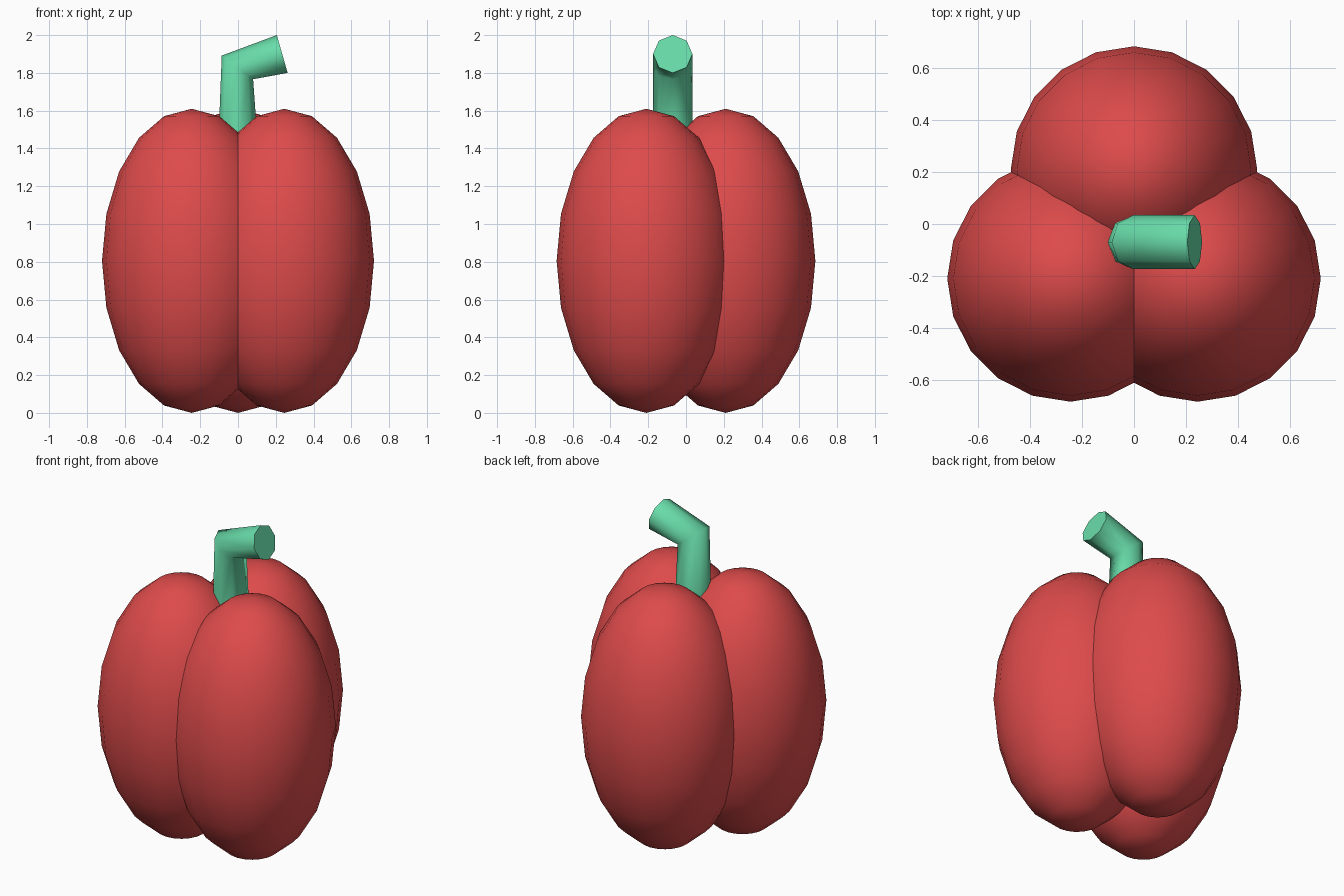
import bpy, bmesh, math
from mathutils import Vector

if "Cube" in bpy.data.objects:
    bpy.data.objects.remove(bpy.data.objects["Cube"])


def material(name, color):
    m = bpy.data.materials.new(name)
    m.diffuse_color = (*color, 1)
    m.use_nodes = True
    m.node_tree.nodes["Principled BSDF"].inputs["Base Color"].default_value = m.diffuse_color
    return m


red = material("pepper red", (0.73, 0.07, 0.07))
green = material("stem green", (0.14, 0.72, 0.40))


def add_object(name, bm, mat, angle):
    bmesh.ops.recalc_face_normals(bm, faces=bm.faces)
    mesh = bpy.data.meshes.new(name)
    bm.to_mesh(mesh)
    bm.free()
    mesh.materials.append(mat)
    ob = bpy.data.objects.new(name, mesh)
    bpy.context.collection.objects.link(ob)
    bpy.ops.object.select_all(action='DESELECT')
    ob.select_set(True)
    bpy.context.view_layer.objects.active = ob
    bpy.ops.object.shade_smooth_by_angle(angle=math.radians(angle))
    return ob


# Three overlapping lobes: stretched 20 x 10 spheres
for name, x, y in (("lobe_left", -0.245, -0.21),
                   ("lobe_right", 0.245, -0.21),
                   ("lobe_back", 0.0, 0.21)):
    bm = bmesh.new()
    bmesh.ops.create_uvsphere(bm, u_segments=20, v_segments=10, radius=1)
    bmesh.ops.scale(bm, verts=bm.verts, vec=(0.475, 0.475, 0.805))
    bmesh.ops.translate(bm, verts=bm.verts, vec=(x, y, 0.805))
    add_object(name, bm, red, 60)

# Bent stem: eight-sided rings (x, z, tilt towards +x)
bm = bmesh.new()
rings = []
for x, z, tilt in ((0, 1.43, 0), (-0.003, 1.829, 37), (0.234, 1.90, 74)):
    t = math.radians(tilt)
    across = Vector((math.cos(t), 0, -math.sin(t)))
    ring = []
    for i in range(8):
        a = i * math.tau / 8
        p = Vector((x, -0.07, z)) + 0.104 * (across * math.cos(a) + Vector((0, math.sin(a), 0)))
        ring.append(bm.verts.new(p))
    rings.append(ring)
for lo, hi in zip(rings, rings[1:]):
    for i in range(8):
        j = (i + 1) % 8
        bm.faces.new((lo[i], lo[j], hi[j], hi[i]))
bm.faces.new(rings[0])
bm.faces.new(rings[-1])
add_object("stem", bm, green, 78)
